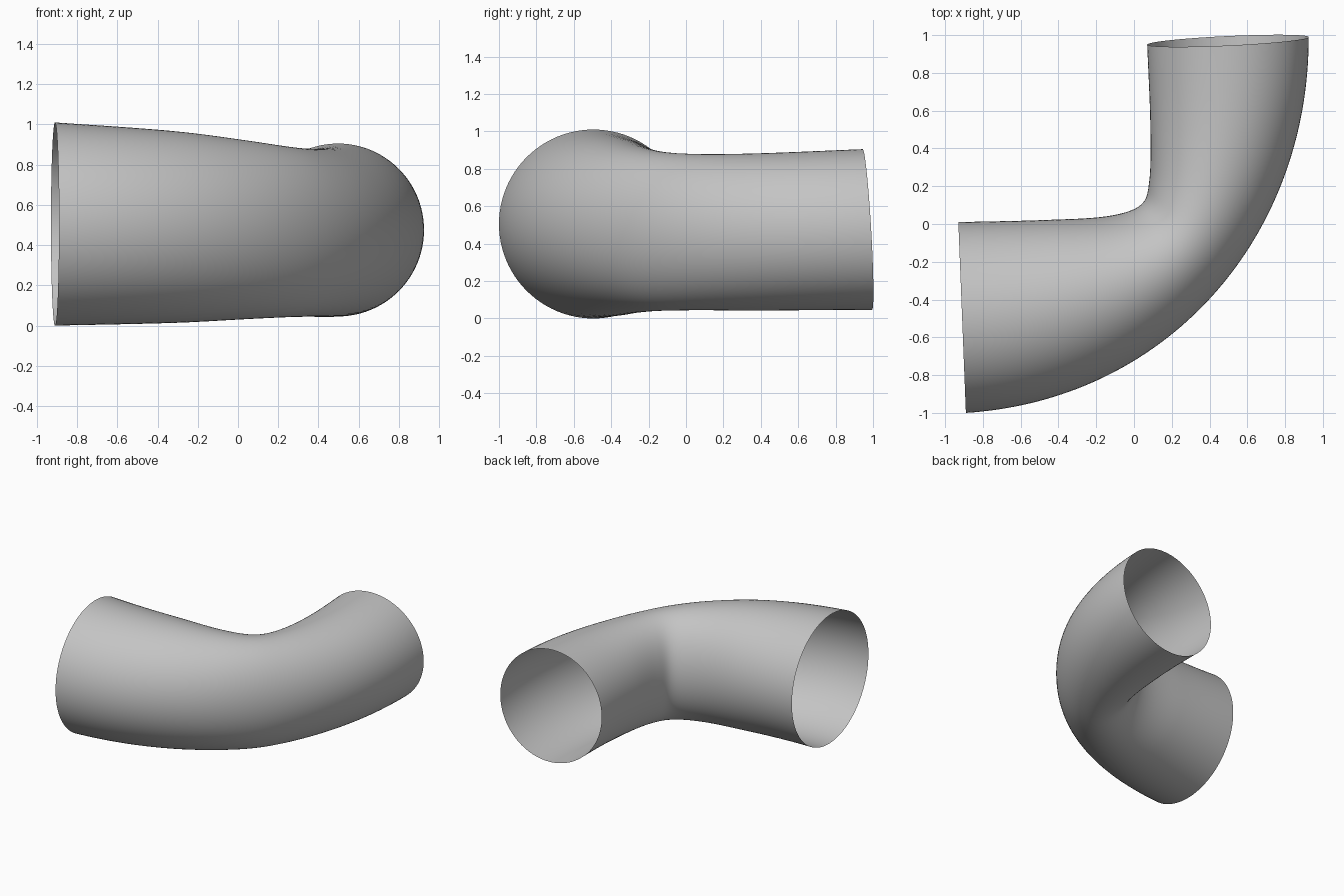
import bpy, bmesh, math
from mathutils import Vector
from mathutils.geometry import interpolate_bezier

if "Cube" in bpy.data.objects:
    bpy.data.objects.remove(bpy.data.objects["Cube"], do_unlink=True)

STATIONS, SIDES = 72, 96

# Stations along the bend: (position, inner x, inner y, top z, bottom z)
KEYS = [
    (0.0, -0.93, 0.01, 1.01, 0.0),
    (0.25, -0.45, 0.022, 0.965, 0.014),
    (0.4, -0.13, 0.043, 0.92, 0.032),
    (0.5, 0.035, 0.1, 0.892, 0.041),
    (0.6, 0.08, 0.22, 0.88, 0.044),
    (0.75, 0.087, 0.5, 0.882, 0.043),
    (1.0, 0.07, 0.95, 0.905, 0.046),
]


def slope(i):
    a, b = KEYS[max(i - 1, 0)], KEYS[min(i + 1, len(KEYS) - 1)]
    return [(q - p) / (b[0] - a[0]) for p, q in zip(a[1:], b[1:])]


def station(t):
    """Smooth interpolation between the key stations."""
    i = max(k for k in range(len(KEYS) - 1) if KEYS[k][0] <= t)
    a, b = KEYS[i], KEYS[i + 1]
    h = b[0] - a[0]
    s = (t - a[0]) / h
    w = s * s * (3 - 2 * s)
    return [p + (q - p) * w + h * (m * s * (1 - s) ** 2 - n * s * s * (1 - s))
            for p, q, m, n in zip(a[1:], b[1:], slope(i), slope(i + 1))]


# Outer edge of the bend
outer = interpolate_bezier(Vector((-0.89, -1, 0)), Vector((0.18, -0.93, 0)),
                           Vector((0.925, -0.07, 0)), Vector((0.925, 0.99, 0)),
                           STATIONS + 1)

# Skin the pipe with elliptical rings, leaving both ends open
bm = bmesh.new()
rings = []
for k, out in enumerate(outer):
    t = k / STATIONS
    ix, iy, top, bottom = station(t)
    inner = Vector((ix, iy, 0))
    centre = (out + inner) / 2 + Vector((0, 0, (top + bottom) / 2))
    across = (out - inner) / 2
    up = Vector((0, -0.025 * t ** 3, (top - bottom) / 2))
    angles = [math.tau * j / SIDES for j in range(SIDES)]
    rings.append([bm.verts.new(centre + across * math.cos(a) + up * math.sin(a))
                  for a in angles])
for r, s in zip(rings, rings[1:]):
    for j in range(SIDES):
        n = (j + 1) % SIDES
        bm.faces.new((r[j], s[j], s[n], r[n]))

mesh = bpy.data.meshes.new("pipe_elbow")
bm.to_mesh(mesh)
bm.free()
pipe = bpy.data.objects.new("pipe_elbow", mesh)
bpy.context.collection.objects.link(pipe)
for face in mesh.polygons:
    face.use_smooth = True

# Plain grey finish
grey = bpy.data.materials.new("plain_grey")
grey.use_nodes = True
colour = (0.55, 0.55, 0.55, 1)
grey.diffuse_color = colour
grey.node_tree.nodes["Principled BSDF"].inputs["Base Color"].default_value = colour
mesh.materials.append(grey)
